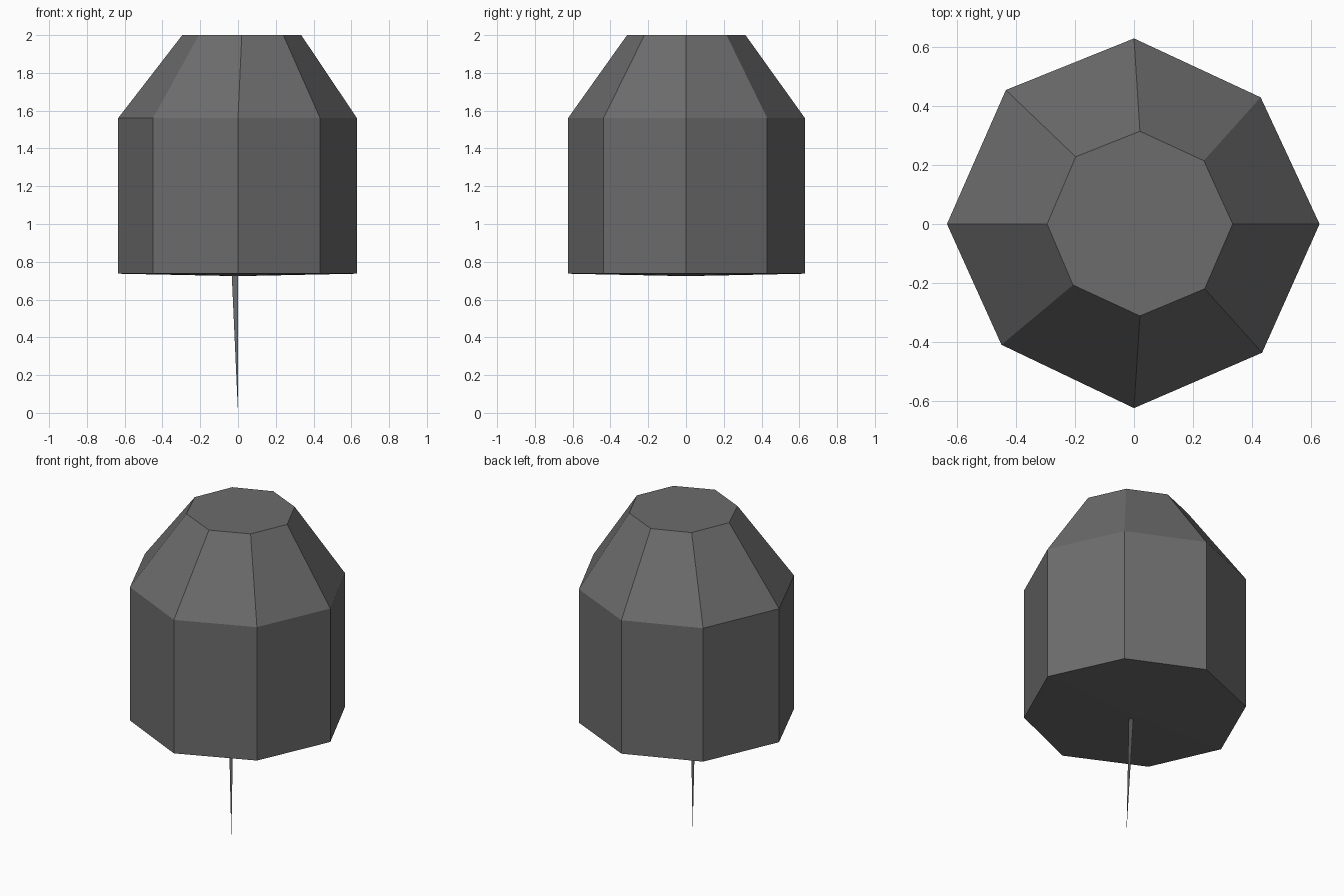
import bpy, bmesh

if "Cube" in bpy.data.objects:
    bpy.data.objects.remove(bpy.data.objects["Cube"])

grey = bpy.data.materials.new("dark grey")
grey.diffuse_color = (0.15, 0.15, 0.15, 1)
grey.use_nodes = True
grey.node_tree.nodes["Principled BSDF"].inputs["Base Color"].default_value = grey.diffuse_color


def finish(bm, name):
    mesh = bpy.data.meshes.new(name)
    bm.to_mesh(mesh)
    bm.free()
    mesh.materials.append(grey)
    obj = bpy.data.objects.new(name, mesh)
    bpy.context.collection.objects.link(obj)
    return obj


# Slightly irregular eight-sided outlines, counter-clockwise from +x
WIDE = [(0.63, 0), (0.43, 0.43), (0, 0.63), (-0.435, 0.455),
        (-0.635, 0), (-0.45, -0.41), (0, -0.625), (0.435, -0.437)]
CROWN = [(0.335, 0), (0.237, 0.215), (0.02, 0.315), (-0.198, 0.228),
         (-0.295, 0), (-0.207, -0.207), (0.02, -0.312), (0.24, -0.22)]

# Body: straight wall, sloping shoulder, flat top, shallow pointed underside
bm = bmesh.new()
rings = [[bm.verts.new((x, y, z)) for x, y in outline]
         for outline, z in ((WIDE, 0.737), (WIDE, 1.56), (CROWN, 2.0))]
for low, high in zip(rings, rings[1:]):
    for i in range(8):
        j = (i + 1) % 8
        bm.faces.new((low[i], low[j], high[j], high[i]))
bm.faces.new(rings[-1])
base = bm.verts.new((0, 0, 0.724))
for i in range(8):
    bm.faces.new((rings[0][(i + 1) % 8], rings[0][i], base))
bmesh.ops.recalc_face_normals(bm, faces=bm.faces)
finish(bm, "body")

# Thin triangular spike hanging under the body
bm = bmesh.new()
bm.faces.new([bm.verts.new(p) for p in
              ((0, -0.065, 0), (0, -0.045, 0.728), (-0.033, -0.045, 0.728))])
bmesh.ops.recalc_face_normals(bm, faces=bm.faces)
for f in bm.faces:
    f.normal_update()
    if f.normal.y > 0:
        f.normal_flip()
finish(bm, "spike")
